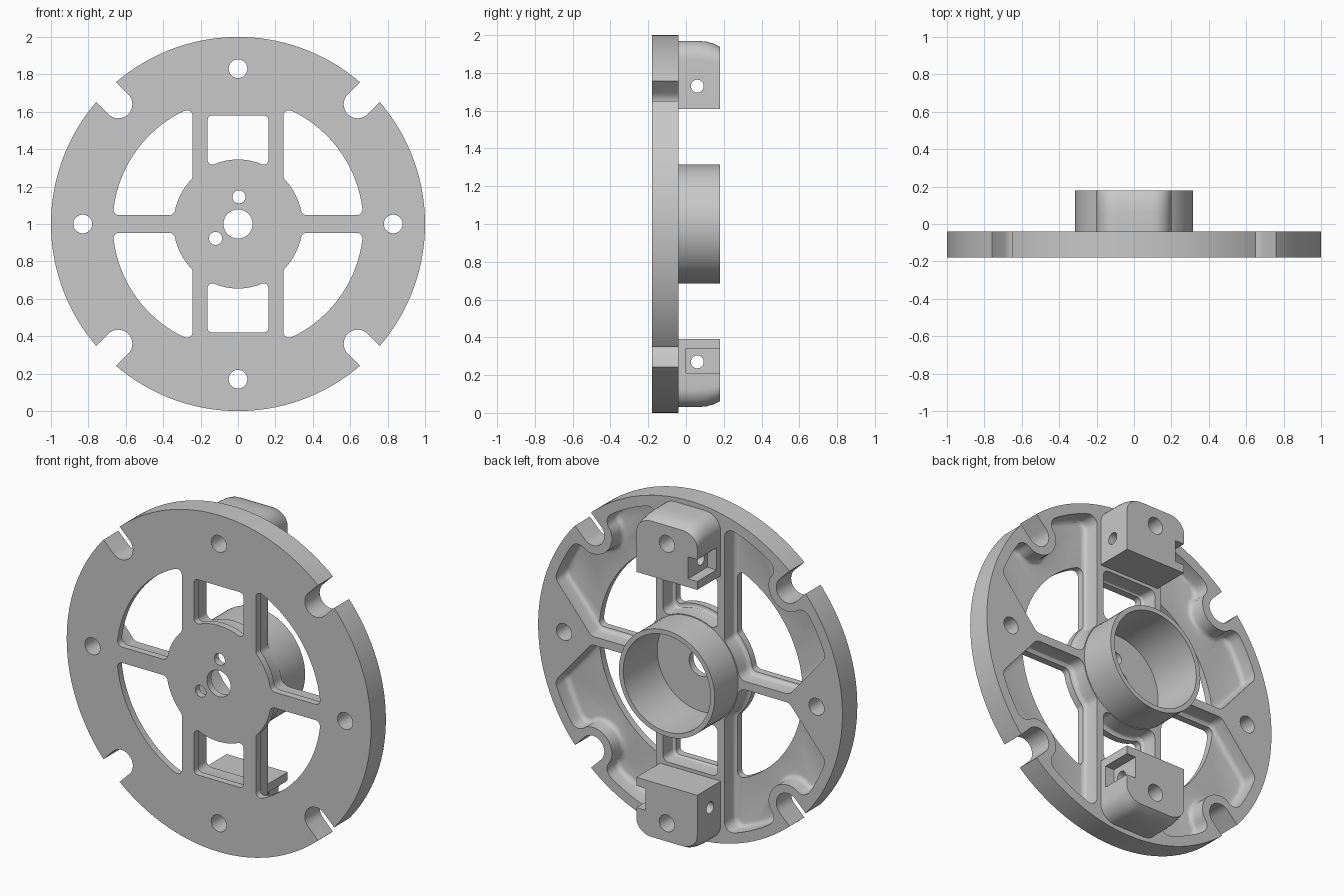
import bpy, bmesh
from math import sin, cos, tan, asin, acos, radians, pi
from mathutils import Vector, Matrix

cube = bpy.data.objects.get("Cube")
if cube:
    bpy.data.objects.remove(cube, do_unlink=True)

grey = bpy.data.materials.new("machined_grey")
grey.use_nodes = True
GREY = (0.58, 0.58, 0.58, 1)
grey.diffuse_color = GREY
grey.node_tree.nodes["Principled BSDF"].inputs["Base Color"].default_value = GREY

FRONT, FLOOR, BACK, REAR = -0.18, -0.14, -0.04, 0.18


# Profiles are (x, z) around the disc centre
def arc(r, a0, a1, n=16, cx=0.0, cz=0.0):
    return [(cx + r * cos(a0 + (a1 - a0) * i / n), cz + r * sin(a0 + (a1 - a0) * i / n))
            for i in range(n + 1)]


def circle(r, cx=0.0, cz=0.0, n=32):
    return arc(r, 0, 2 * pi, n, cx, cz)[:-1]


def rounded(pts, r):
    """Replace the sharp corners of an outline with arcs of radius r."""
    p = [Vector(q) for q in pts]
    n = len(p)
    turn = [(p[i] - p[i - 1]).angle(p[(i + 1) % n] - p[i]) for i in range(n)]
    reach = {i: r * tan(turn[i] / 2) for i in range(n) if turn[i] > radians(35)}

    def toward(i, step):
        j = i
        while (p[j % n] - p[i]).length < reach[i]:
            j += step
        return (p[j % n] - p[i]).normalized()

    out = []
    for i in range(n):
        if i in reach:
            u, v = toward(i, -1), toward(i, 1)
            a, b = p[i] + u * reach[i], p[i] + v * reach[i]
            bend = pi - u.angle(v)
            centre = p[i] + (u + v).normalized() * (reach[i] / sin(bend / 2))
            for k in range(7):
                t = k / 6
                w = (a - centre) * sin((1 - t) * bend) + (b - centre) * sin(t * bend)
                out.append(centre + w / sin(bend))
        elif all((p[i] - p[s]).length > d * 1.1 for s, d in reach.items()):
            out.append(p[i])
    return [tuple(q) for q in out]


def flip(pts, sx, sz):
    return [(x * sx, z * sz) for x, z in pts]


def finish(name, bm):
    bmesh.ops.recalc_face_normals(bm, faces=bm.faces)
    mesh = bpy.data.meshes.new(name)
    bm.to_mesh(mesh)
    bm.free()
    mesh.materials.append(grey)
    ob = bpy.data.objects.new(name, mesh)
    bpy.context.collection.objects.link(ob)
    return ob


def loft(name, layers, fillet=0.0):
    """Join equal outlines at several depths; fillet softens the first end."""
    bm = bmesh.new()
    rings = [[bm.verts.new((x, y, z + 1)) for x, z in pts] for y, pts in layers]
    n = len(rings[0])
    for a, b in zip(rings, rings[1:]):
        for i in range(n):
            bm.faces.new((a[i], a[(i + 1) % n], b[(i + 1) % n], b[i]))
    cap = bm.faces.new(rings[0])
    bm.faces.new(rings[-1])
    bmesh.ops.recalc_face_normals(bm, faces=bm.faces)
    if fillet:
        bmesh.ops.bevel(bm, geom=list(cap.edges), offset=fillet, segments=3,
                        profile=0.5, affect='EDGES', clamp_overlap=False)
    return finish(name, bm)


def prism(pts, y0, y1, name="cutter", fillet=0.0):
    return loft(name, [(y0, pts), (y1, pts)], fillet)


def volume(mesh):
    bm = bmesh.new()
    bm.from_mesh(mesh)
    v = bm.calc_volume()
    bm.free()
    return v


def cut(ob, cutters):
    """Subtract each cutter, taking the first solver that gives a sound solid."""
    for c in cutters:
        c.hide_render = True
        before = volume(ob.data)
        for solver in ('MANIFOLD', 'EXACT'):
            m = ob.modifiers.new("cut", 'BOOLEAN')
            m.operation, m.solver, m.object = 'DIFFERENCE', solver, c
            dg = bpy.context.evaluated_depsgraph_get()
            mesh = bpy.data.meshes.new_from_object(ob.evaluated_get(dg))
            ob.modifiers.clear()
            if 0.15 * before < volume(mesh) < 0.9999 * before:
                ob.data = mesh
                break
        bpy.data.objects.remove(c, do_unlink=True)


SIGNS = [(sx, sz) for sx in (1, -1) for sz in (1, -1)]

# Disc
plate = prism(circle(1.0, n=128), FRONT, BACK, "plate")

# Rear pockets between rim, ribs, slot bosses and side pads
HUB, RIM, BOSS, S = 0.32, 0.94, 0.125, 0.64
q = pi / 4
spread = asin(BOSS / RIM)
side_pocket = (arc(HUB, acos(0.225 / HUB), asin(0.025 / HUB), 10)
               + [(0.65, 0.025)]
               + arc(RIM, radians(19), q - spread, 8)
               + arc(BOSS, -q, -q - pi, 14, S, S)
               + arc(RIM, q + spread, acos(0.225 / RIM), 10))
mid = acos(0.18 / HUB)
mid_pocket = arc(HUB, mid, pi - mid, 10) + [(-0.18, 0.59), (0.18, 0.59)]
pockets = [prism(flip(rounded(side_pocket, 0.05), *s), FLOOR, 0.1, fillet=0.028)
           for s in SIGNS]
pockets += [prism(flip(rounded(mid_pocket, 0.035), 1, s), FLOOR, 0.1, fillet=0.015)
            for s in (1, -1)]
cut(plate, pockets)

# Through windows
HR, WR = 0.345, 0.67
side_win = (arc(HR, acos(0.243 / HR), asin(0.047 / HR), 10)
            + arc(WR, asin(0.047 / WR), acos(0.243 / WR), 20))
mid = acos(0.163 / HR)
mid_win = arc(HR, mid, pi - mid, 10) + [(-0.163, 0.58), (0.163, 0.58)]
wins = [prism(flip(rounded(side_win, 0.03), *s), -0.3, 0.1) for s in SIGNS]
wins += [prism(flip(rounded(mid_win, 0.025), 1, s), -0.3, 0.1) for s in (1, -1)]
cut(plate, wins)

# Edge slots, bolt holes and hub holes
e = 0.25
slot = arc(0.075, -q, -q - pi, 16, S, S)
slot = slot + [(slot[-1][0] + e, slot[-1][1] + e), (slot[0][0] + e, slot[0][1] + e)]
holes = [prism(flip(slot, *s), -0.3, 0.1) for s in SIGNS]
for r, x, z in ((0.05, 0.83, 0), (0.05, -0.83, 0), (0.05, 0, 0.83), (0.05, 0, -0.83),
                (0.078, 0, 0), (0.035, 0.005, 0.145), (0.035, -0.12, -0.077)):
    holes.append(prism(circle(r, x, z), -0.3, 0.1))
holes.append(prism(circle(0.295, n=64), FLOOR, 0.1))
cut(plate, holes)

# Open cup on the hub
cup = prism(circle(0.315, n=72), FLOOR - 0.01, REAR, "cup")
cut(cup, [prism(circle(0.287, n=72), -0.3, 0.3)])

# Clamping lugs, the lower one being the upper one turned half round
R = 0.1
outline = ([(-0.2, 0.61), (0.2, 0.61)] + arc(R, 0, pi / 2, 10, 0.2 - R, 0.97 - R)
           + arc(R, pi / 2, pi, 10, R - 0.2, 0.97 - R))


def lowered(drop):
    return [(x, z - drop * max(0, z - 0.75) / 0.22) for x, z in outline]


for name, s in (("top_lug", 1), ("bottom_lug", -1)):
    lug = loft(name, [(y, flip(lowered(d), s, s)) for y, d in
                      ((-0.06, 0), (0.06, 0), (0.11, 0.005), (0.15, 0.016), (REAR, 0.032))])
    notch = [(-0.3, 0.66), (-0.14, 0.66), (-0.14, 0.79), (-0.3, 0.79)]
    bm = bmesh.new()
    bmesh.ops.create_cone(bm, cap_ends=True, segments=32, radius1=0.034, radius2=0.034,
                          depth=1, matrix=Matrix.Translation((0, 0.06, 1 + 0.73 * s))
                          @ Matrix.Rotation(pi / 2, 4, 'Y'))
    cut(lug, [prism(flip(notch, s, s), 0.0, 0.3), finish("cross_hole", bm),
              prism(circle(0.05, 0, 0.83 * s), -0.3, 0.3)])

# Smooth the round surfaces, keep the edges sharp
bpy.ops.object.select_all(action='DESELECT')
for name in ("plate", "cup", "top_lug", "bottom_lug"):
    ob = bpy.data.objects[name]
    ob.select_set(True)
    bpy.context.view_layer.objects.active = ob
bpy.ops.object.shade_smooth_by_angle(angle=radians(30))
